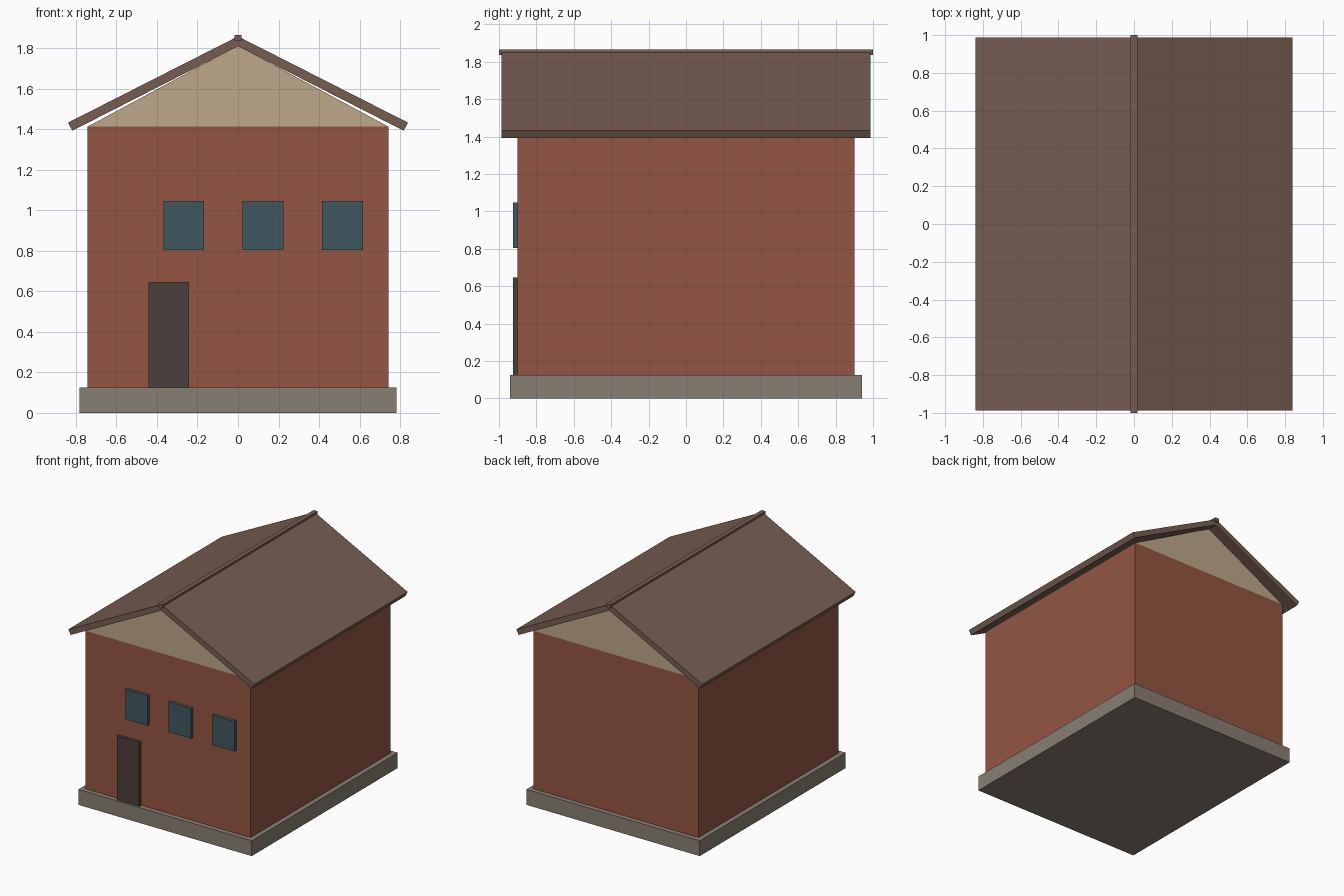
import bpy

if "Cube" in bpy.data.objects:
    bpy.data.objects.remove(bpy.data.objects["Cube"])


def material(name, rgb):
    # sRGB 0-255 to linear
    m = bpy.data.materials.new(name)
    m.diffuse_color = [(c / 255) ** 2.2 for c in rgb] + [1]
    m.use_nodes = True
    m.node_tree.nodes["Principled BSDF"].inputs["Base Color"].default_value = m.diffuse_color
    return m


BRICK = material("brick", (146, 86, 68))
STONE = material("stone", (134, 126, 114))
ROOF = material("roof_brown", (118, 94, 82))
PLASTER = material("plaster", (188, 166, 136))
GLASS = material("glass", (66, 88, 96))
DOOR = material("door_wood", (76, 66, 62))


def prism(name, profile, y0, y1, mat):
    """Extrude an x-z profile (counter-clockwise seen from the front) along y."""
    n = len(profile)
    verts = [(x, y, z) for y in (y0, y1) for x, z in profile]
    faces = [tuple(range(n)), tuple(reversed(range(n, 2 * n)))]
    faces += [(i, i + n, (i + 1) % n + n, (i + 1) % n) for i in range(n)]
    mesh = bpy.data.meshes.new(name)
    mesh.from_pydata(verts, [], faces)
    mesh.materials.append(mat)
    ob = bpy.data.objects.new(name, mesh)
    bpy.context.collection.objects.link(ob)
    return ob


def box(name, x0, x1, y0, y1, z0, z1, mat):
    return prism(name, [(x0, z0), (x1, z0), (x1, z1), (x0, z1)], y0, y1, mat)


# Body
box("plinth", -0.782, 0.782, -0.94, 0.94, 0, 0.125, STONE)
box("walls", -0.743, 0.743, -0.90, 0.90, 0.125, 1.413, BRICK)
prism("gable", [(-0.743, 1.413), (0.743, 1.413), (0, 1.813)], -0.90, 0.90, PLASTER)

# Roof slopes, mitred at the ridge
slope = [(0, 1.81), (0.818, 1.393), (0.839, 1.433), (0, 1.859)]
prism("roof_right", slope, -0.987, 0.987, ROOF)
prism("roof_left", [(-x, z) for x, z in reversed(slope)], -0.987, 0.987, ROOF)
box("ridge_beam", -0.018, 0.018, -1, 1, 1.835, 1.866, ROOF)

# Front openings
box("door", -0.443, -0.243, -0.925, -0.90, 0.125, 0.647, DOOR)
for i in range(3):
    cx = -0.268 + 0.392 * i
    box(f"window_{i + 1}", cx - 0.101, cx + 0.101, -0.925, -0.90, 0.803, 1.047, GLASS)
